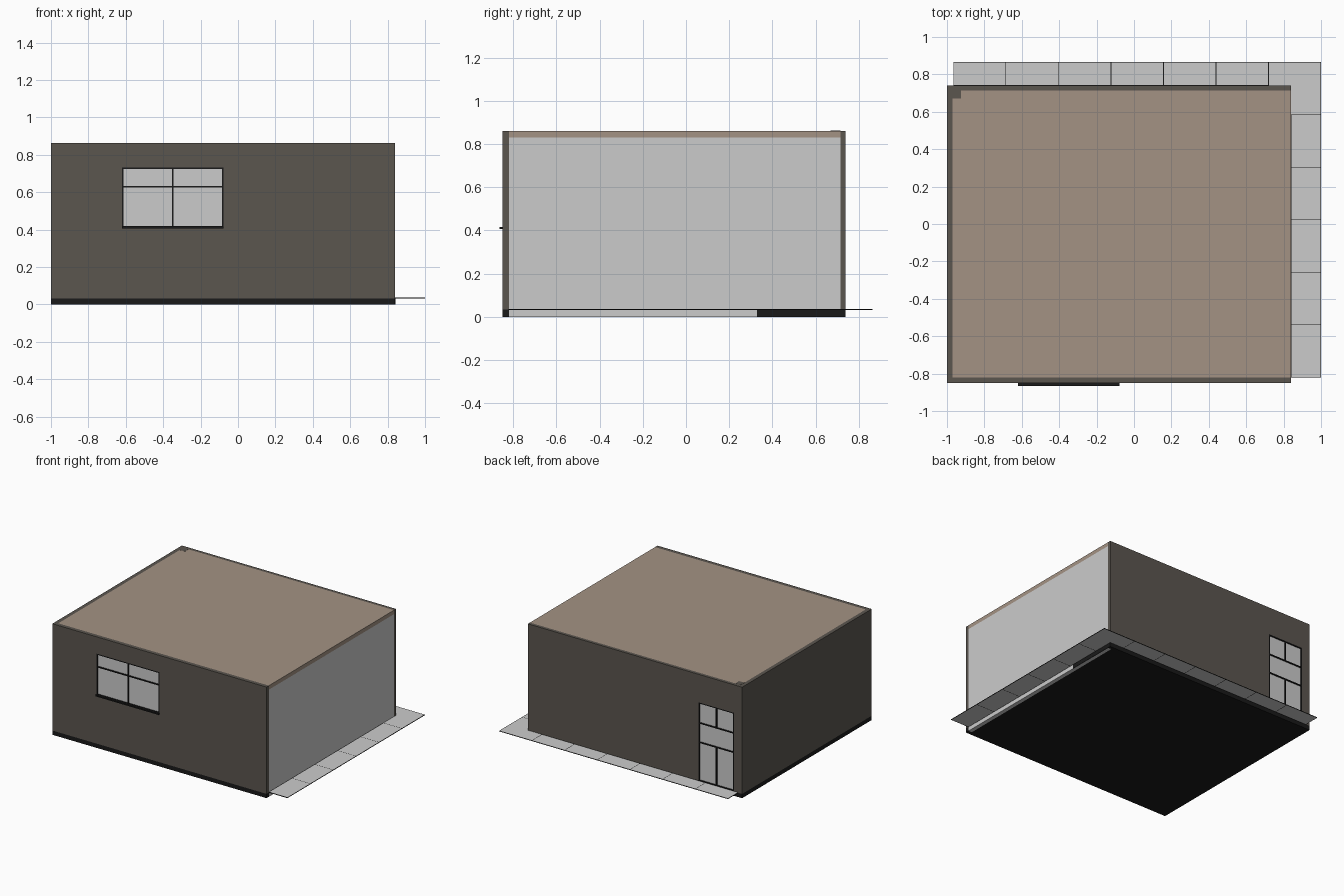
import bpy

if "Cube" in bpy.data.objects:
    bpy.data.objects.remove(bpy.data.objects["Cube"])


def mat(name, rgb):
    m = bpy.data.materials.new(name)
    m.diffuse_color = (*rgb, 1)
    m.use_nodes = True
    m.node_tree.nodes["Principled BSDF"].inputs["Base Color"].default_value = m.diffuse_color
    return m


WALL = mat("dark_wall", (0.104, 0.092, 0.078))
ROOF = mat("brown_roof", (0.37, 0.29, 0.23))
BLACK = mat("black", (0.01, 0.01, 0.01))


def box(name, x, y, z, m=None):
    """Box from (min, max) pairs on each axis."""
    bpy.ops.mesh.primitive_cube_add(size=1, location=[(a + b) / 2 for a, b in (x, y, z)])
    o = bpy.context.object
    o.name = name
    o.scale = [b - a for a, b in (x, y, z)]
    bpy.ops.object.transform_apply(location=False, rotation=False, scale=True)
    if m:
        o.data.materials.append(m)
    return o


def cut(wall, x, y, z):
    """Cut a rectangular opening through a wall."""
    c = box("cutter", x, y, z)
    c.hide_render = True
    b = wall.modifiers.new("opening", 'BOOLEAN')
    b.operation, b.object, b.solver = 'DIFFERENCE', c, 'EXACT'
    bpy.context.view_layer.objects.active = wall
    bpy.ops.object.modifier_apply(modifier=b.name)
    bpy.data.objects.remove(c)


def glazing(name, x, z, y, glass_y, transoms, mullions, t=0.008):
    """Glass pane with a frame, cross bars and upright bars."""
    box(name + "_glass", x, glass_y, z)
    for e in (x[0], x[1] - t):
        box(name + "_jamb", (e, e + t), y, z, BLACK)
    for e in [z[0], z[1] - t] + [h - t / 2 for h in transoms]:
        box(name + "_rail", (x[0] + t, x[1] - t), y, (e, e + t), BLACK)
    c = (x[0] + x[1]) / 2
    for span in mullions:
        box(name + "_mullion", (c - t / 2, c + t / 2), y, span, BLACK)


TOP, BASE = 0.862, 0.033

# Plinth slab, and its return along part of the open side
box("plinth", (-1, 0.838), (-0.85, 0.74), (0, BASE), BLACK)
box("plinth_return", (0.838, 0.841), (0.33, 0.74), (0, BASE), BLACK)
box("plinth_front_end", (0.838, 0.84), (-0.85, -0.82), (0, BASE), BLACK)

# Walls
front = box("front_wall", (-1, 0.84), (-0.85, -0.82), (BASE, TOP), WALL)
back = box("back_wall", (-1, 0.84), (0.715, 0.74), (BASE, TOP), WALL)
box("left_wall", (-1, -0.97), (-0.82, 0.715), (BASE, TOP), WALL)
box("right_wall", (0.81, 0.84), (-0.82, 0.715), (0, 0.831), None)
box("corner_post", (-0.97, -0.925), (0.67, 0.715), (BASE, TOP + 0.001), WALL)

# Roof slab set between the walls
box("roof", (-0.97, 0.84), (-0.82, 0.715), (0.831, TOP), ROOF)

# Window with a projecting sill
wx, wz = (-0.62, -0.078), (0.41, 0.732)
cut(front, wx, (-0.9, -0.8), wz)
glazing("window", wx, wz, (-0.85, -0.825), (-0.842, -0.832), [0.63], [wz])
box("window_sill", wx, (-0.865, -0.85), (0.406, 0.416), BLACK)

# Glazed back door
dx, dz = (-0.93, -0.625), (0.034, 0.645)
cut(back, dx, (0.7, 0.8), dz)
glazing("door", dx, dz, (0.718, 0.74), (0.723, 0.732), [0.485, 0.335],
        [(0.489, 0.637), (0.042, 0.331)])

# Paving: square slabs with dark joints, in an L along the back and right
S, X0, Y1, J = 0.2808, -0.966, 0.865, 0.002
PZ = (0.032, 0.036)


def paving(name, x, y):
    box(name + "_slab", (x[0] + J, x[1] - J), (y[0] + J, y[1] - J), PZ)
    for e in x:
        box(name + "_joint", (max(e - J, X0), min(e + J, 1.0)), y, PZ, BLACK)
    for e in y:
        box(name + "_joint", x, (e - J, min(e + J, Y1)), PZ, BLACK)


for i in range(7):
    paving("back_paving", (X0 + S * i, min(X0 + S * (i + 1), 1.0)),
           (0.74, Y1) if i < 6 else (Y1 - S, Y1))
for i in range(1, 6):
    paving("side_paving", (0.84, 1.0), (Y1 - S * (i + 1), Y1 - S * i))
